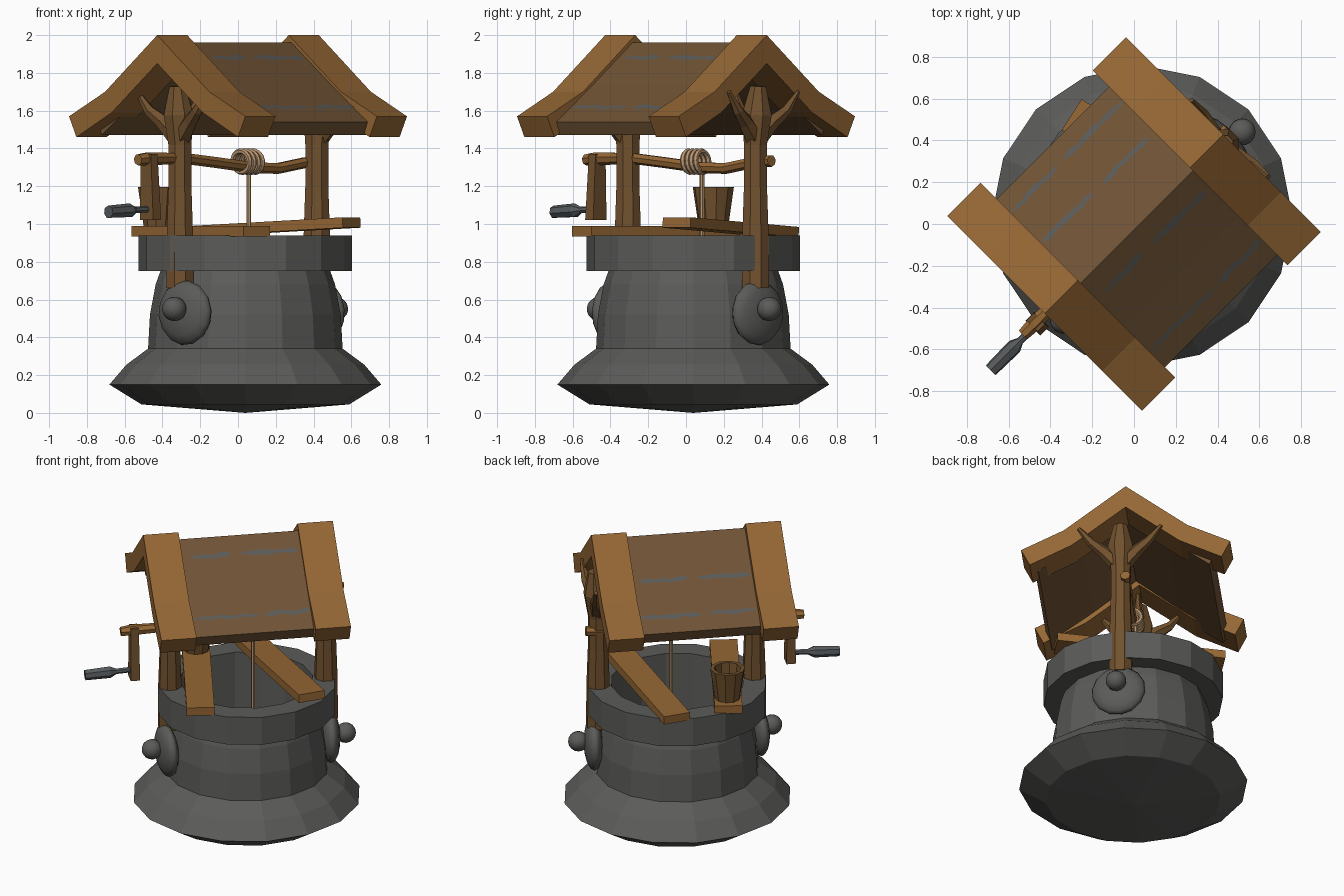
import bpy, bmesh, math, random
from mathutils import Vector, Matrix

if "Cube" in bpy.data.objects:
    bpy.data.objects.remove(bpy.data.objects["Cube"])

random.seed(4)
ROT = Matrix.Rotation(math.radians(45), 4, 'Z')  # local x = ridge axis, turned 45 degrees
CX = 0.055                                       # well centre along the ridge axis


def mat(name, r, g, b):
    m = bpy.data.materials.new(name)
    m.diffuse_color = (r, g, b, 1)
    m.use_nodes = True
    m.node_tree.nodes["Principled BSDF"].inputs["Base Color"].default_value = m.diffuse_color
    return m


STONE = mat("stone", .105, .107, .10)
TRIM = mat("light_wood", .30, .135, .035)
PANEL = mat("roof_wood", .165, .088, .036)
BARK = mat("dark_wood", .17, .084, .028)
ROPE = mat("rope", .48, .30, .16)
METAL = mat("metal", .095, .105, .11)


def make(name, verts, faces, material, smooth=False):
    bm = bmesh.new()
    vs = [bm.verts.new(ROT @ Vector(v)) for v in verts]
    for f in faces:
        bm.faces.new([vs[i] for i in f])
    bmesh.ops.remove_doubles(bm, verts=bm.verts, dist=1e-5)
    bmesh.ops.recalc_face_normals(bm, faces=bm.faces)
    me = bpy.data.meshes.new(name)
    bm.to_mesh(me)
    bm.free()
    me.materials.append(material)
    if smooth:
        for p in me.polygons:
            p.use_smooth = True
    ob = bpy.data.objects.new(name, me)
    bpy.context.collection.objects.link(ob)
    return ob


def lathe(name, profile, n, material, origin=(0, 0, 0), axis=(0, 0, 1), smooth=False):
    # profile: (radius, height) pairs; closes at radius 0
    q = Vector((0, 0, 1)).rotation_difference(Vector(axis))
    verts, faces = [], []
    for r, h in profile:
        for k in range(n):
            t = 2 * math.pi * k / n
            verts.append(Vector(origin) + q @ Vector((r * math.cos(t), r * math.sin(t), h)))
    for i in range(len(profile) - 1):
        for k in range(n):
            a, b, c, d = i*n + k, i*n + (k+1) % n, (i+1)*n + (k+1) % n, (i+1)*n + k
            if profile[i][0] == 0:
                faces.append((i*n, c, d))
            elif profile[i+1][0] == 0:
                faces.append((a, b, (i+1)*n))
            else:
                faces.append((a, b, c, d))
    return make(name, verts, faces, material, smooth)


def tube(name, pts, radii, n, material):
    pts = [Vector(p) for p in pts]
    verts, faces = [], []
    for i, p in enumerate(pts):
        t = (pts[min(i+1, len(pts)-1)] - pts[max(i-1, 0)]).normalized()
        ref = Vector((0, 1, 0)) if abs(t.y) < .8 else Vector((1, 0, 0))
        u = t.cross(ref).normalized()
        w = t.cross(u)
        for k in range(n):
            s = 2 * math.pi * (k + .5) / n
            verts.append(p + radii[i] * (math.cos(s) * u + math.sin(s) * w))
    for i in range(len(pts) - 1):
        for k in range(n):
            faces.append((i*n + k, i*n + (k+1) % n, (i+1)*n + (k+1) % n, (i+1)*n + k))
    faces += [tuple(range(n)), tuple(range((len(pts)-1)*n, len(pts)*n))]
    return make(name, verts, faces, material)


def strip(name, x0, x1, top, bottom, material):
    # roof section: matching top and bottom (y, z) lines extruded along the ridge
    n = len(top)
    verts = [(x, y, z) for x in (x0, x1) for line in (top, bottom) for y, z in line]
    faces = []
    for i in range(n - 1):
        faces += [(i, i+1, n+i+1, n+i), (2*n+i, 2*n+i+1, 3*n+i+1, 3*n+i),
                  (i, i+1, 2*n+i+1, 2*n+i), (n+i, n+i+1, 3*n+i+1, 3*n+i)]
    for i in (0, n-1):
        faces.append((i, n+i, 3*n+i, 2*n+i))
    return make(name, verts, faces, material)


def beam(name, p0, p1, wdir, w0, w1, t0, t1, material):
    p0, p1, wd = Vector(p0), Vector(p1), Vector(wdir)
    up = (p1 - p0).cross(wd).normalized()
    verts = []
    for p, w, t in ((p0, w0, t0), (p1, w1, t1)):
        for a, b in ((-1, -1), (1, -1), (1, 1), (-1, 1)):
            verts.append(p + wd * (a * w / 2) + up * (b * t / 2))
    return make(name, verts, [(0, 1, 2, 3), (4, 5, 6, 7), (0, 1, 5, 4), (1, 2, 6, 5),
                              (2, 3, 7, 6), (3, 0, 4, 7)], material)


def mirrored(half):
    # half line from the ridge out to the eave
    return [(-y, z) for y, z in reversed(half[1:])] + half


# stone well: flared foot, body, overhanging rim and hollow shaft
lathe("stone_well", [(0, 0), (.55, .045), (.72, .15), (.63, .255), (.515, .34), (.505, .52),
                     (.475, .68), (.45, .75), (.565, .75), (.565, .94), (.42, .94),
                     (.41, .3), (0, .3)], 16, STONE, (CX, 0, 0))

# round stone bosses under each post
for side, ang in (("front", 188), ("back", -5)):
    d = Vector((math.cos(math.radians(ang)), math.sin(math.radians(ang)), 0))
    arc = [math.pi * i / 8 - math.pi / 2 for i in range(9)]
    for nm, r, t, dist, z in (("boss", .172, .06, .53, .53), ("boss_knob", .065, .065, .625, .55)):
        prof = [(0 if i in (0, 8) else r * math.cos(a), t * math.sin(a)) for i, a in enumerate(arc)]
        lathe(side + "_" + nm, prof, 14, STONE, Vector((CX, 0, z)) + d * dist, d, True)

# roof slab and the two end trims
R = -.02
strip("roof_panel", -.5, .5,
      [(y + R, z) for y, z in mirrored([(0, 1.96), (.3, 1.735), (.57, 1.54)])],
      [(y + R, z) for y, z in mirrored([(0, 1.88), (.27, 1.665), (.54, 1.47)])], PANEL)
for nm, x0, x1 in (("front_trim", -.605, -.38), ("back_trim", .38, .605)):
    strip(nm, x0, x1, mirrored([(0, 2.0), (.39, 1.70), (.66, 1.57)]),
          mirrored([(0, 1.85), (.34, 1.59), (.605, 1.46)]), TRIM)


# ragged grey gaps on the roof, as thin plates
def roof_z(y):
    y = abs(y - R)
    return 1.96 - .75 * y if y < .3 else 1.735 - .7222 * (y - .3)


count = 0
for y, spans in ((.455, [(-.37, -.06), (-.02, .38)]), (.245, [(-.37, -.03), (.03, .34)]),
                 (-.13, [(-.33, -.07), (-.01, .36)]), (-.485, [(-.37, .05), (.09, .38)])):
    for x0, x1 in spans:
        count += 1
        verts, n = [], 9
        for i in range(n):
            w = .003 if i in (0, n-1) else random.uniform(.008, .016)
            c = y + random.uniform(-.006, .006)
            x = x0 + (x1 - x0) * i / (n - 1)
            verts += [(x, c - w, roof_z(c - w) + .004), (x, c + w, roof_z(c + w) + .004)]
        ob = make("roof_gap_%d" % count, verts,
                  [(2*i, 2*i+2, 2*i+3, 2*i+1) for i in range(n-1)], STONE)
        if ob.data.polygons[0].normal.z < 0:
            ob.data.flip_normals()

# tree-like posts with forked branches
for nm, x, s, y in (("front_post", -.435, -1, 0), ("back_post", .555, 1, -.035)):
    tube(nm, [(x - s*.0, y, .66), (x, y, .95), (x, y, 1.2), (x, y, 1.42), (x + s*.01, y, 1.58),
              (x + s*.02, y, 1.73)], [.078, .075, .066, .066, .085, .045], 8, BARK)
    for side, e in (("left", 1), ("right", -1)):
        tube(nm + "_" + side + "_branch",
             [(x, y, 1.44), (x + s*.025, y + e*.1, 1.54), (x + s*.05, y + e*.18, 1.60),
              (x + s*.06, y + e*.26, 1.70)], [.055, .042, .03, .012], 6, BARK)
    tube(nm + "_inner_branch", [(x, y, 1.46), (x - s*.1, y, 1.58), (x - s*.17, y, 1.72)],
         [.045, .03, .015], 6, BARK)

# crooked axle, crank arm and handle
tube("axle", [(-.75, 0, 1.34), (-.68, 0, 1.345), (-.42, 0, 1.35), (-.15, 0, 1.325), (.1, 0, 1.30),
              (.3, 0, 1.295), (.5, 0, 1.325), (.64, 0, 1.335)],
     [.03, .036, .03, .03, .03, .03, .03, .032], 7, TRIM)
beam("crank_arm", (-.665, 0, 1.37), (-.665, -.01, 1.02), (0, 1, 0), .075, .10, .05, .06, BARK)
lathe("crank_handle", [(0, 0), (.018, 0), (.018, .13), (.038, .17), (.034, .33), (0, .33)], 7, METAL,
      (-.65, -.01, 1.08), (-1, 0, -.05))

# rope: wound coil and hanging line
for i in range(4):
    c = Vector((.025 + i * .032, 0, 1.33))
    pr = [(.056 + .015 * math.cos(k * math.pi / 3), .015 * math.sin(k * math.pi / 3)) for k in range(7)]
    lathe("rope_coil_%d" % (i + 1), pr, 16, ROPE, c, (1, .12, .1))
tube("hanging_rope", [(.1, .02, 1.30), (.1, .02, .5)], [.013, .013], 6, ROPE)

# planks resting on the rim
for nm, p, q in (("flat_plank", (-.32, -.46, .962), (-.18, .52, .962)),
                 ("tilted_plank", (.39, -.46, 1.008), (.16, .58, .957))):
    d = (Vector(q) - Vector(p))
    wd = Vector((d.y, -d.x, 0)).normalized()
    beam(nm, p, q, wd, .175, .175, .055, .055, TRIM)

# bucket
lathe("bucket", [(0, .99), (.08, .99), (.11, 1.195), (.085, 1.195), (.07, 1.03), (0, 1.03)], 10, BARK,
      (-.195, .40, 0))
